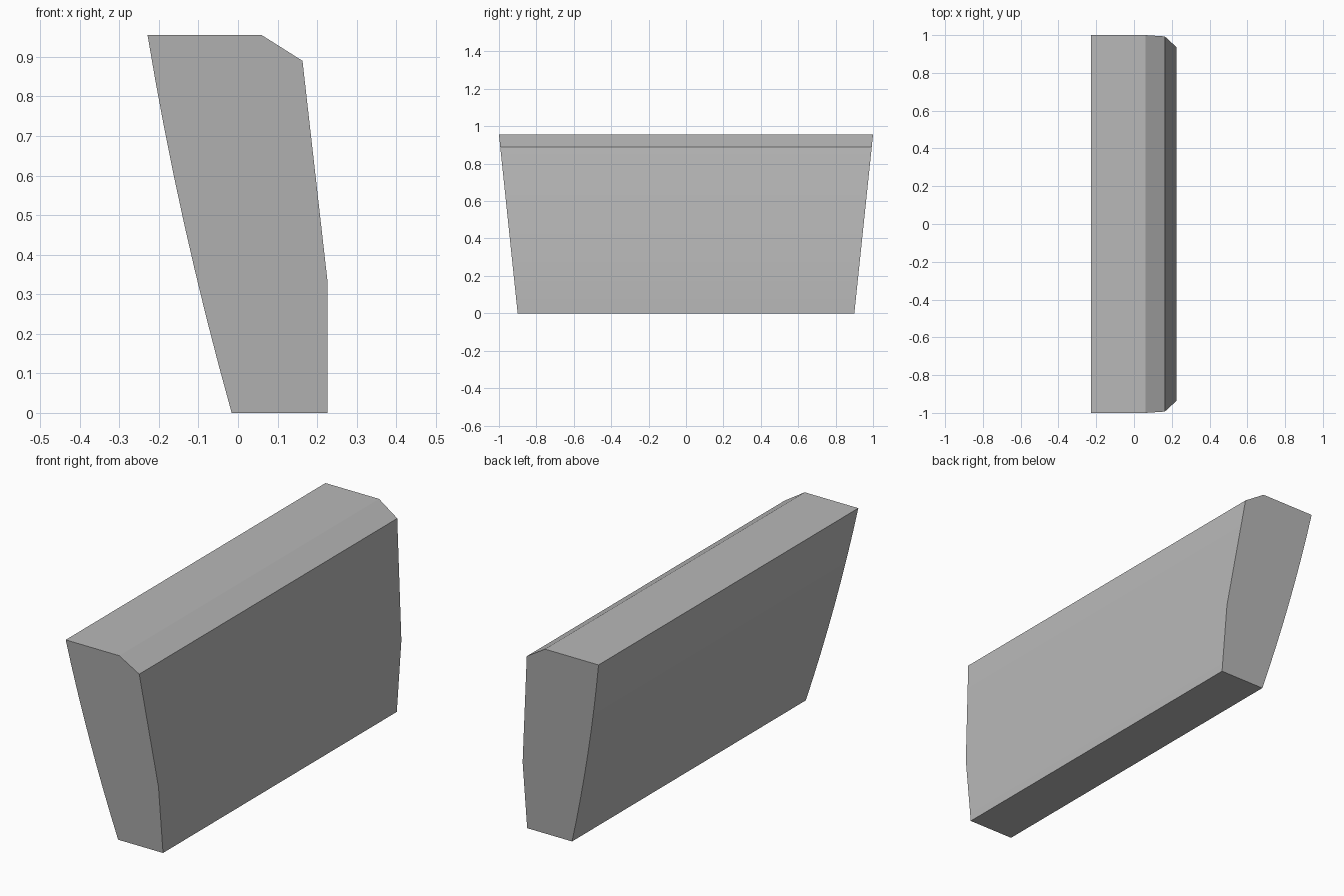
import bpy
import bmesh
import math

cube = bpy.data.objects.get("Cube")
if cube:
    bpy.data.objects.remove(cube, do_unlink=True)

HEIGHT = 0.955
BOTTOM_HALF, TOP_HALF = 0.90, 1.0
CURVE_STEPS = 8

# Plain grey material
grey = bpy.data.materials.new("grey")
grey.use_nodes = True
colour = (0.48, 0.48, 0.48, 1)
grey.diffuse_color = colour
grey.node_tree.nodes["Principled BSDF"].inputs["Base Color"].default_value = colour

# Profile: straight chamfered side, then the bowed side from top to bottom
profile = [(0.226, 0), (0.226, 0.335), (0.163, 0.89), (0.06, HEIGHT)]
for i in range(CURVE_STEPS, -1, -1):
    z = HEIGHT * i / CURVE_STEPS
    profile.append((-0.016 - 0.28 * z + 0.06 * z * z, z))


def end_loop(bm, side):
    """Profile ring whose end leans outwards with height."""
    ring = []
    for x, z in profile:
        half = BOTTOM_HALF + (TOP_HALF - BOTTOM_HALF) * z / HEIGHT
        ring.append(bm.verts.new((x, side * half, z)))
    return ring


# Block: two end caps joined by long side faces
bm = bmesh.new()
front, back = end_loop(bm, -1), end_loop(bm, 1)
bm.faces.new(front)
bm.faces.new(back)
for i in range(len(profile)):
    j = (i + 1) % len(profile)
    bm.faces.new((front[i], front[j], back[j], back[i]))
bmesh.ops.recalc_face_normals(bm, faces=bm.faces)

mesh = bpy.data.meshes.new("tapered_block")
bm.to_mesh(mesh)
bm.free()
mesh.materials.append(grey)
block = bpy.data.objects.new("tapered_block", mesh)
bpy.context.collection.objects.link(block)

# Smooth the gentle bends, keep the corners sharp
bpy.ops.object.select_all(action="DESELECT")
block.select_set(True)
bpy.context.view_layer.objects.active = block
bpy.ops.object.shade_smooth_by_angle(angle=math.radians(30))
